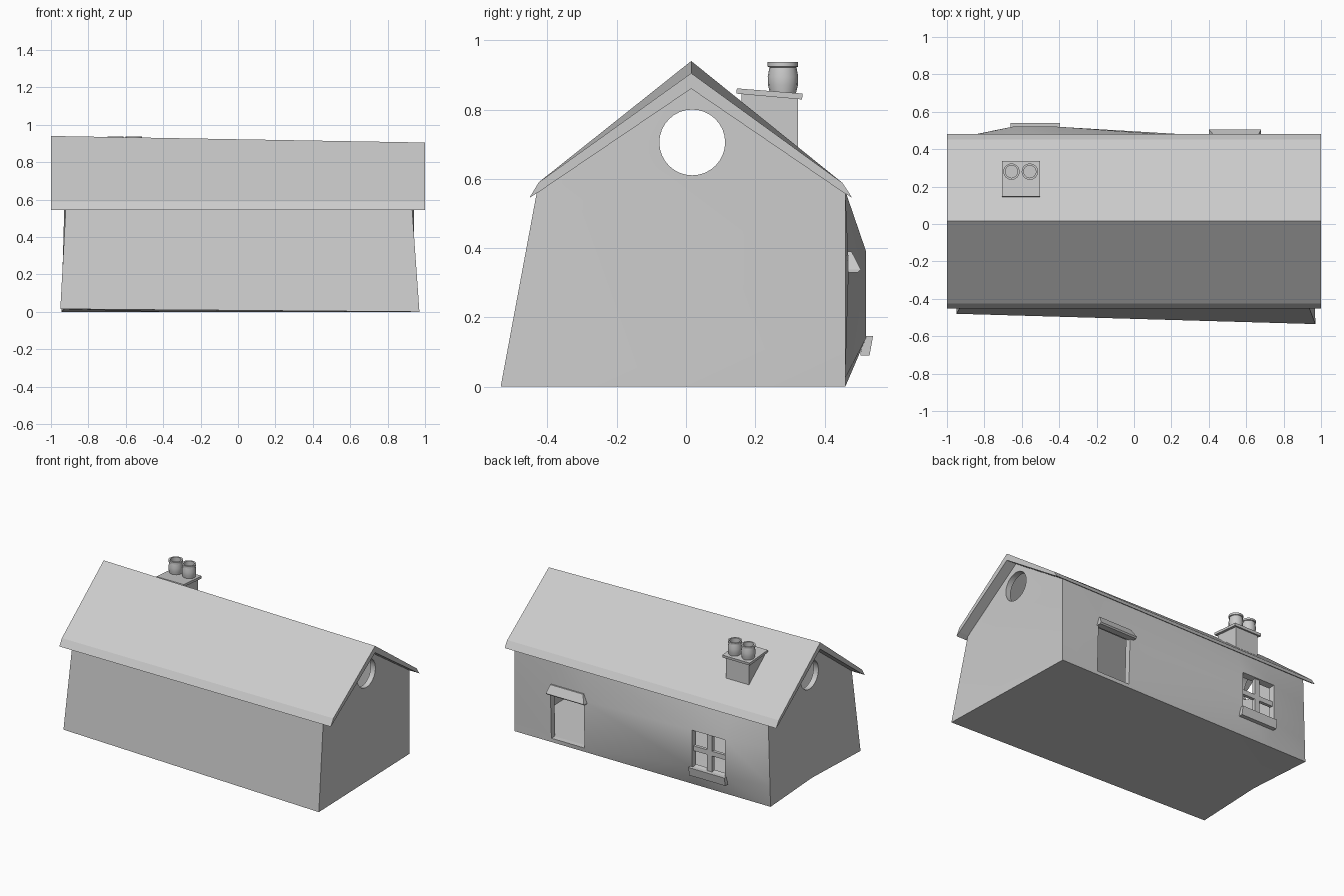
import bpy, bmesh, math

if "Cube" in bpy.data.objects:
    bpy.data.objects.remove(bpy.data.objects["Cube"])


def finish(name, bm):
    bmesh.ops.recalc_face_normals(bm, faces=bm.faces)
    mesh = bpy.data.meshes.new(name)
    bm.to_mesh(mesh)
    bm.free()
    ob = bpy.data.objects.new(name, mesh)
    bpy.context.collection.objects.link(ob)
    return ob


def smooth(ob, angle=30):
    bpy.ops.object.select_all(action='DESELECT')
    ob.select_set(True)
    bpy.context.view_layer.objects.active = ob
    bpy.ops.object.shade_smooth_by_angle(angle=math.radians(angle))


def prism(name, left, right, x0, x1):
    """Solid between a (y, z) profile at x0 and another at x1."""
    bm = bmesh.new()
    a = [bm.verts.new((x0, y, z)) for y, z in left]
    b = [bm.verts.new((x1, y, z)) for y, z in right]
    bm.faces.new(a)
    bm.faces.new(b)
    n = len(a)
    for i in range(n):
        j = (i + 1) % n
        bm.faces.new((a[i], a[j], b[j], b[i]))
    return finish(name, bm)


def rect(y0, y1, z0, z1):
    return [(y0, z0), (y1, z0), (y1, z1), (y0, z1)]


# Crooked house shell; the back wall swells out around the window
bm = bmesh.new()
V = bm.verts.new
rows = [0, 0.14, 0.39, 0.565]
cols = []
for x, zs, ys in [
    (-0.945, rows, [0.46] * 4),
    (-0.65, rows, [0.46, 0.52, 0.52, 0.46]),
    (-0.41, rows, [0.46, 0.52, 0.52, 0.46]),
    (0.425, [0, 0.025, 0.345, 0.565], [0.46, 0.46, 0.47, 0.46]),
    (0.67, [0, 0.025, 0.345, 0.565], [0.46, 0.46, 0.47, 0.46]),
    (0.94, rows, [0.46] * 4),
]:
    cols.append([V((x + (0.03 * z if x < -0.9 else 0), y, z)) for y, z in zip(ys, zs)])
for c in range(5):
    for r in range(3):
        if not (c in (1, 3) and r == 1):      # window and door openings
            bm.faces.new((cols[c][r], cols[c + 1][r], cols[c + 1][r + 1], cols[c][r + 1]))
fl, fr = V((-0.95, -0.48, 0.015)), V((0.97, -0.535, 0))
tl, tr = V((-0.92, -0.43, 0.565)), V((0.93, -0.43, 0.565))
apex_l, apex_r = V((-0.92, 0.015, 0.908)), V((0.93, 0.015, 0.876))
mid = V((-0.93, 0.0, 0.015))
bm.faces.new((fl, fr, tr, tl))
bm.faces.new([fl, tl, apex_l] + cols[0][::-1] + [mid])
bm.faces.new([fr, tr, apex_r] + cols[5][::-1])
bm.faces.new([fr, fl, mid] + [c[0] for c in cols])
bmesh.ops.recalc_face_normals(bm, faces=bm.faces)
if sum(f.normal.y * f.calc_area() for f in bm.faces if fl in f.verts and fr in f.verts and tl in f.verts) > 0:
    bmesh.ops.reverse_faces(bm, faces=bm.faces)
bmesh.ops.triangulate(bm, faces=[f for f in bm.faces if len(f.verts) > 4])
mesh = bpy.data.meshes.new("house_walls")
bm.to_mesh(mesh)
bm.free()
walls = bpy.data.objects.new("house_walls", mesh)
bpy.context.collection.objects.link(walls)

# Round attic openings cut through both gables
ring = [(0.018 + 0.095 * math.cos(i * math.tau / 32), 0.705 + 0.095 * math.sin(i * math.tau / 32))
        for i in range(32)]
cutter = prism("attic_hole_cutter", ring, ring, -1.2, 1.2)
cutter.hide_render = True
cutter.hide_viewport = False
thick = walls.modifiers.new("thickness", 'SOLIDIFY')
thick.thickness = 0.04
thick.offset = -1
cut = walls.modifiers.new("attic_holes", 'BOOLEAN')
cut.operation = 'DIFFERENCE'
cut.solver = 'EXACT'
cut.object = cutter
bpy.context.view_layer.objects.active = walls
for m in ("thickness", "attic_holes"):
    bpy.ops.object.modifier_apply(modifier=m)
bpy.data.objects.remove(cutter)
smooth(walls)


# Roof slab with flared eaves and a ridge that sinks to the right
def roof_profile(ridge):
    return [(-0.452, 0.545), (-0.425, 0.59), (0.015, ridge), (0.452, 0.588), (0.48, 0.545),
            (0.452, 0.562), (0.015, ridge - 0.045), (-0.425, 0.562)]


prism("roof", roof_profile(0.94), roof_profile(0.905), -1, 1)

# Chimney stack and tilted cap
stack = [(0.16, 0.80), (0.323, 0.67), (0.323, 0.84), (0.16, 0.85)]
prism("chimney_stack", stack, stack, -0.69, -0.52)
cap = [(0.145, 0.846), (0.335, 0.829), (0.337, 0.846), (0.147, 0.861)]
prism("chimney_cap", cap, cap, -0.705, -0.503)


# Hollow barrel-shaped chimney pots
def pot(name, cx, cy, seg=16):
    prof = [(0.036, 0.84), (0.043, 0.87), (0.044, 0.895), (0.039, 0.922), (0.044, 0.924),
            (0.044, 0.937), (0.033, 0.937), (0.033, 0.86)]
    bm = bmesh.new()
    rings = [[bm.verts.new((cx + r * math.cos(i * math.tau / seg), cy + r * math.sin(i * math.tau / seg), z))
              for i in range(seg)] for r, z in prof]
    for a, b in zip(rings, rings[1:]):
        for i in range(seg):
            j = (i + 1) % seg
            bm.faces.new((a[i], a[j], b[j], b[i]))
    bm.faces.new(rings[0])
    bm.faces.new(rings[-1])
    smooth(finish(name, bm))


pot("chimney_pot_left", -0.655, 0.28)
pot("chimney_pot_right", -0.557, 0.28)

# Window bars and tilted sill
upright = rect(0.485, 0.51, 0.13, 0.40)
prism("window_upright", upright, upright, -0.548, -0.512)
crossbar = rect(0.487, 0.508, 0.25, 0.282)
prism("window_crossbar", crossbar, crossbar, -0.66, -0.40)
sill = [(0.503, 0.09), (0.53, 0.09), (0.54, 0.146), (0.512, 0.146)]
prism("window_sill", sill, sill, -0.66, -0.395)

# Wedge hood over the door, narrower at the top
bm = bmesh.new()
loops = [[bm.verts.new((x, y, z)) for x, y in ((a, 0.455), (b, 0.455), (b, yf), (a, yf))]
         for a, b, yf, z in ((0.40, 0.68, 0.497, 0.33), (0.40, 0.68, 0.505, 0.338), (0.425, 0.665, 0.478, 0.39))]
for lo, hi in zip(loops, loops[1:]):
    for i in range(4):
        j = (i + 1) % 4
        bm.faces.new((lo[i], lo[j], hi[j], hi[i]))
bm.faces.new(loops[0])
bm.faces.new(loops[-1])
finish("door_hood", bm)
